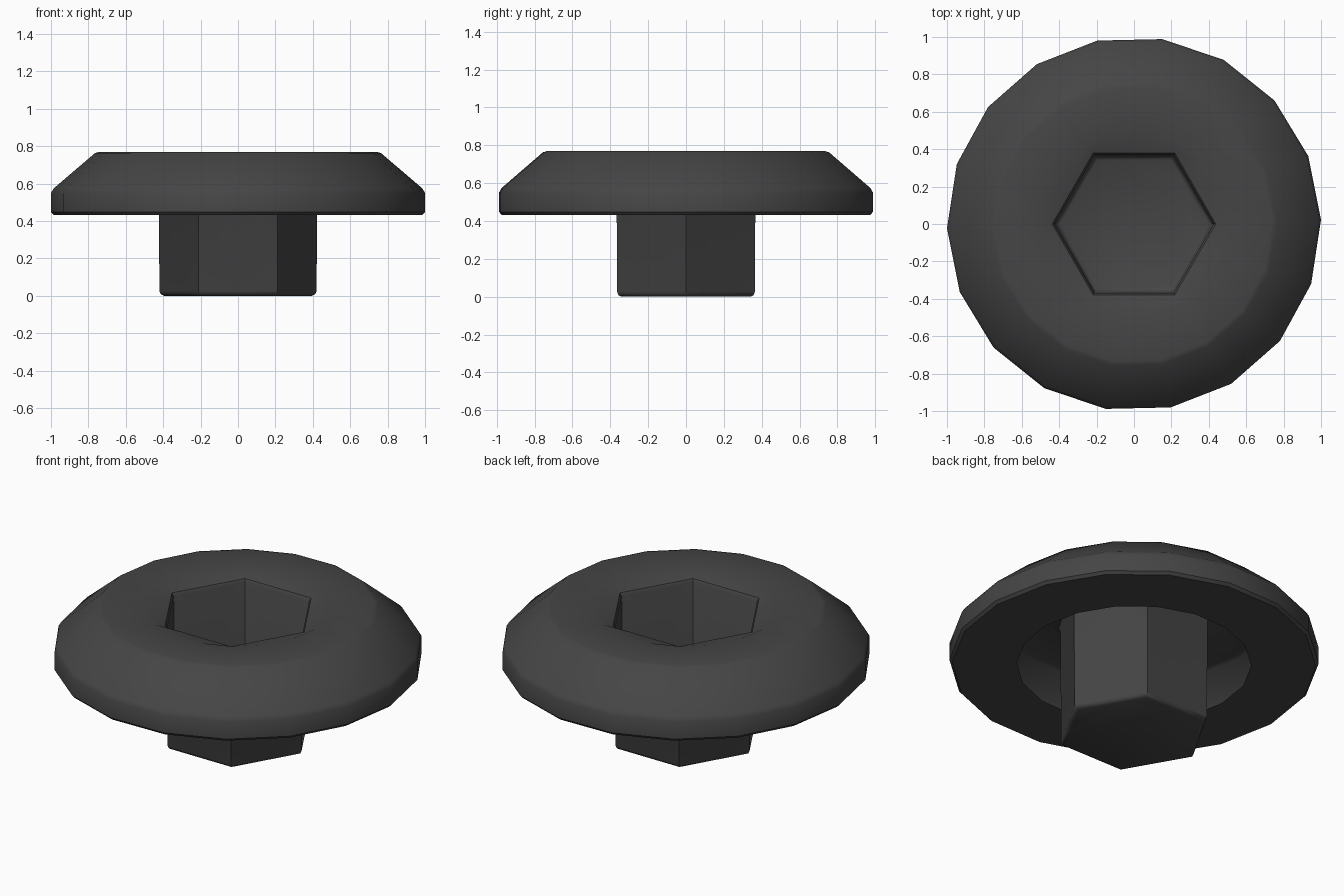
import bpy, bmesh
from math import cos, sin, pi, radians

if "Cube" in bpy.data.objects:
    bpy.data.objects.remove(bpy.data.objects["Cube"])

SIDES = 18
TURN = radians(1.3)


def round_ring(r, z):
    return [(r * cos(TURN + 2 * pi * i / SIDES), r * sin(TURN + 2 * pi * i / SIDES), z)
            for i in range(SIDES)]


def hex_ring(r, z):
    # hexagon with three segments per side, so it joins the 18-sided rings
    pts = []
    for i in range(SIDES):
        k, t = i // 3, (i % 3) / 3
        a, b = k * pi / 3, (k + 1) * pi / 3
        pts.append((r * (cos(a) * (1 - t) + cos(b) * t),
                    r * (sin(a) * (1 - t) + sin(b) * t), z))
    return pts


# Flange sheet: open underside, rim, sloped shoulder, flat top, shallow dish
rings = [round_ring(r, z) for r, z in (
    (0.635, 0.432), (0.985, 0.432), (1.0, 0.448), (1.0, 0.55), (0.985, 0.575),
    (0.765, 0.763), (0.74, 0.77), (0.5, 0.77))]
# Hexagonal socket, whose thin wall is also the outside of the post
rings += [hex_ring(r, z) for r, z in (
    (0.437, 0.74), (0.425, 0.722), (0.42, 0.025), (0.412, 0.008), (0.395, 0.0))]

bm = bmesh.new()
loops = [[bm.verts.new(p) for p in ring] for ring in rings]
for a, b in zip(loops, loops[1:]):
    for i in range(SIDES):
        j = (i + 1) % SIDES
        bm.faces.new((a[i], a[j], b[j], b[i]))
bm.faces.new(loops[-1])  # socket floor

mesh = bpy.data.meshes.new("socket_plug")
bm.to_mesh(mesh)
bm.free()
plug = bpy.data.objects.new("socket_plug", mesh)
bpy.context.collection.objects.link(plug)

# Dark grey finish
mat = bpy.data.materials.new("dark_grey")
mat.diffuse_color = (0.06, 0.06, 0.06, 1)
mat.use_nodes = True
mat.node_tree.nodes["Principled BSDF"].inputs["Base Color"].default_value = mat.diffuse_color
mesh.materials.append(mat)

# Smooth shading with crisp hexagon corners
bpy.context.view_layer.objects.active = plug
plug.select_set(True)
bpy.ops.object.shade_smooth_by_angle(angle=radians(40))
